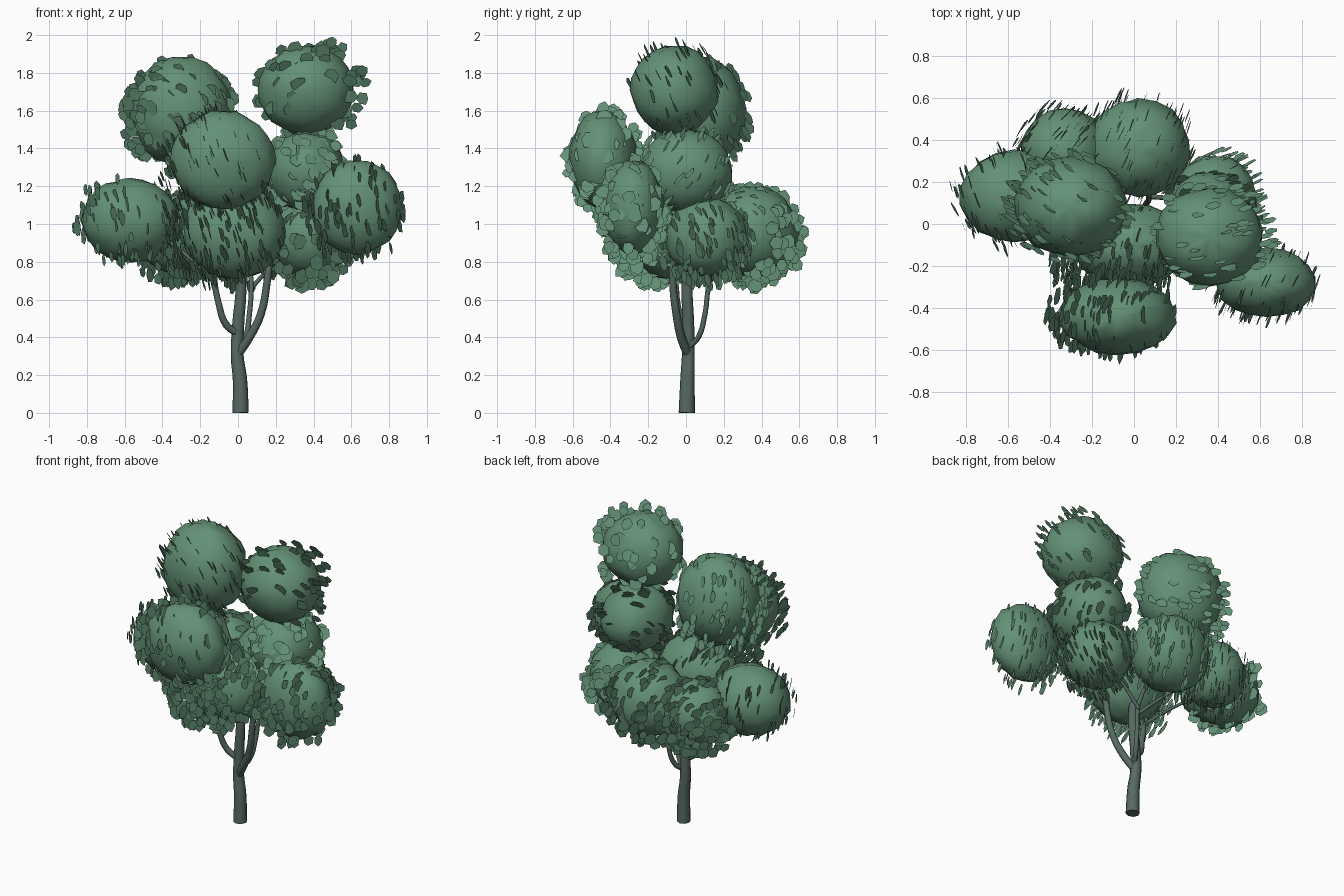
import bpy, bmesh, math, random
from mathutils import Vector

random.seed(7)
cube = bpy.data.objects.get("Cube")
if cube:
    bpy.data.objects.remove(cube, do_unlink=True)


def material(name, rgb):
    m = bpy.data.materials.new(name)
    m.use_nodes = True
    m.diffuse_color = (*rgb, 1)
    bsdf = m.node_tree.nodes["Principled BSDF"]
    bsdf.inputs["Base Color"].default_value = (*rgb, 1)
    bsdf.inputs["Roughness"].default_value = 0.9
    return m


GREEN = material("foliage_green", (0.127, 0.283, 0.181))
BARK = material("bark_grey_green", (0.095, 0.145, 0.122))


def add_object(name, bm, mat, smooth):
    me = bpy.data.meshes.new(name)
    bm.to_mesh(me)
    bm.free()
    me.materials.append(mat)
    for p in me.polygons:
        p.use_smooth = smooth
    ob = bpy.data.objects.new(name, me)
    bpy.context.collection.objects.link(ob)


def crown(name, centre, radii):
    """Slightly lumpy rounded foliage mass."""
    bm = bmesh.new()
    bmesh.ops.create_uvsphere(bm, u_segments=18, v_segments=12, radius=1)
    for v in bm.verts:
        k = random.uniform(0.96, 1.03)
        v.co = Vector(c + a * r * k for c, a, r in zip(centre, v.co, radii))
    add_object(name, bm, GREEN, True)


def leaves(name, centre, radii, normal, shift, count, spread):
    """Flat six-sided leaves scattered around a crown, facing one way."""
    bm = bmesh.new()
    for _ in range(count):
        d = Vector(random.gauss(0, 1) for _ in range(3)).normalized()
        d *= random.uniform(0.9, spread)
        pos = Vector(c + s + a * r for c, s, a, r in zip(centre, shift, d, radii))
        n = Vector(a + random.uniform(-0.12, 0.12) for a in normal).normalized()
        u = n.orthogonal().normalized()
        w = n.cross(u)
        size = random.uniform(0.03, 0.047)
        turn = random.uniform(0, math.tau)
        ring = []
        for i in range(6):
            a = turn + i * math.tau / 6
            r = size * random.uniform(0.8, 1.1)
            ring.append(bm.verts.new(pos + (u * math.cos(a) + w * math.sin(a)) * r))
        bm.faces.new(ring)
    add_object(name, bm, GREEN, False)


# name, centre, radii, leaf normal, leaf shift, leaf count, leaf spread
crowns = [
    ("upper_right", (-.30, .08, 1.60), (.27, .24, .29), (.5, .8, .36), (-.015, 0, -.03), 190, 1.12),
    ("upper_left", (.36, -.06, 1.71), (.26, .235, .235), (-.15, .9, .4), (.03, .02, .005), 85, 1.14),
    ("front", (-.08, -.44, 1.34), (.28, .18, .26), (.9, -.1, .35), (-.03, .01, -.02), 170, 1.14),
    ("side_right", (-.57, .13, 1.02), (.26, .22, .22), (.9, .35, .1), (-.02, 0, 0), 100, 1.13),
    ("lower_front", (-.02, -.10, .96), (.27, .2, .25), (.93, -.2, .25), (-.07, -.07, .01), 320, 1.25),
    ("side_left", (.63, -.28, 1.09), (.24, .165, .25), (.9, -.35, .1), (-.01, -.01, -.03), 140, 1.13),
    ("middle_left", (.36, 0, 1.28), (.21, .25, .22), (.3, -.75, .5), (0, 0, .01), 110, 1.1),
    ("back", (.02, .36, .96), (.25, .235, .24), (.9, -.35, 0), (0, .01, -.03), 170, 1.13),
    ("lower_left", (.38, .11, .93), (.21, .22, .21), (-.4, .85, .2), (0, 0, -.03), 180, 1.18),
    ("lower_back", (-.33, .35, .95), (.21, .2, .21), (.8, -.6, .1), (-.01, 0, -.03), 240, 1.18),
]
for name, centre, radii, *leaf_settings in crowns:
    crown(name + "_crown", centre, radii)
    leaves(name + "_leaves", centre, radii, *leaf_settings)


def limb(name, points):
    """Tapered round limb through (x, y, z, radius) points."""
    cu = bpy.data.curves.new(name, "CURVE")
    cu.dimensions = "3D"
    cu.bevel_depth = 1
    cu.bevel_resolution = 2
    cu.resolution_u = 4
    cu.use_fill_caps = True
    sp = cu.splines.new("BEZIER")
    sp.bezier_points.add(len(points) - 1)
    for bp, (x, y, z, r) in zip(sp.bezier_points, points):
        bp.co = (x, y, z)
        bp.radius = r
        bp.handle_left_type = bp.handle_right_type = "AUTO"
    cu.materials.append(BARK)
    ob = bpy.data.objects.new(name, cu)
    bpy.context.collection.objects.link(ob)


# Trunk and main forks
limb("trunk", [(.014, .004, 0, .043), (.01, .008, .18, .038), (-.004, .012, .3, .034),
               (0, .012, .45, .032), (.015, .005, .7, .028), (-.03, .02, 1.0, .022),
               (-.2, .06, 1.4, .012)])
limb("left_branch", [(.008, .005, .32, .024), (.06, -.025, .4, .024), (.12, -.05, .52, .022),
                     (.155, -.07, .7, .02), (.19, -.06, 1.0, .016), (.34, -.05, 1.55, .01)])
limb("right_branch", [(-.005, .005, .42, .02), (-.065, -.02, .47, .02), (-.1, -.045, .57, .018),
                      (-.125, -.065, .72, .016), (-.1, -.2, .95, .012), (-.1, -.4, 1.2, .01)])
limb("back_branch", [(.008, .015, .35, .016), (.04, .065, .4, .015), (.06, .1, .52, .014),
                     (.07, .13, .7, .013), (.03, .3, .95, .008)])

# Thin twigs reaching the outer crowns
twigs = {
    "side_right": (-.12, -.06, .7), "lower_back": (.01, 0, .68),
    "side_left": (.22, -.06, 1.1), "lower_left": (.07, .13, .66),
    "middle_left": (.19, -.06, 1.0),
}
for name, centre, *_ in crowns:
    if name in twigs:
        a, b = Vector(twigs[name]), Vector(centre)
        mid = a.lerp(b, 0.5) + Vector((0, 0, .03))
        limb(name + "_twig", [(*a, .012), (*mid, .01), (*b, .007)])
